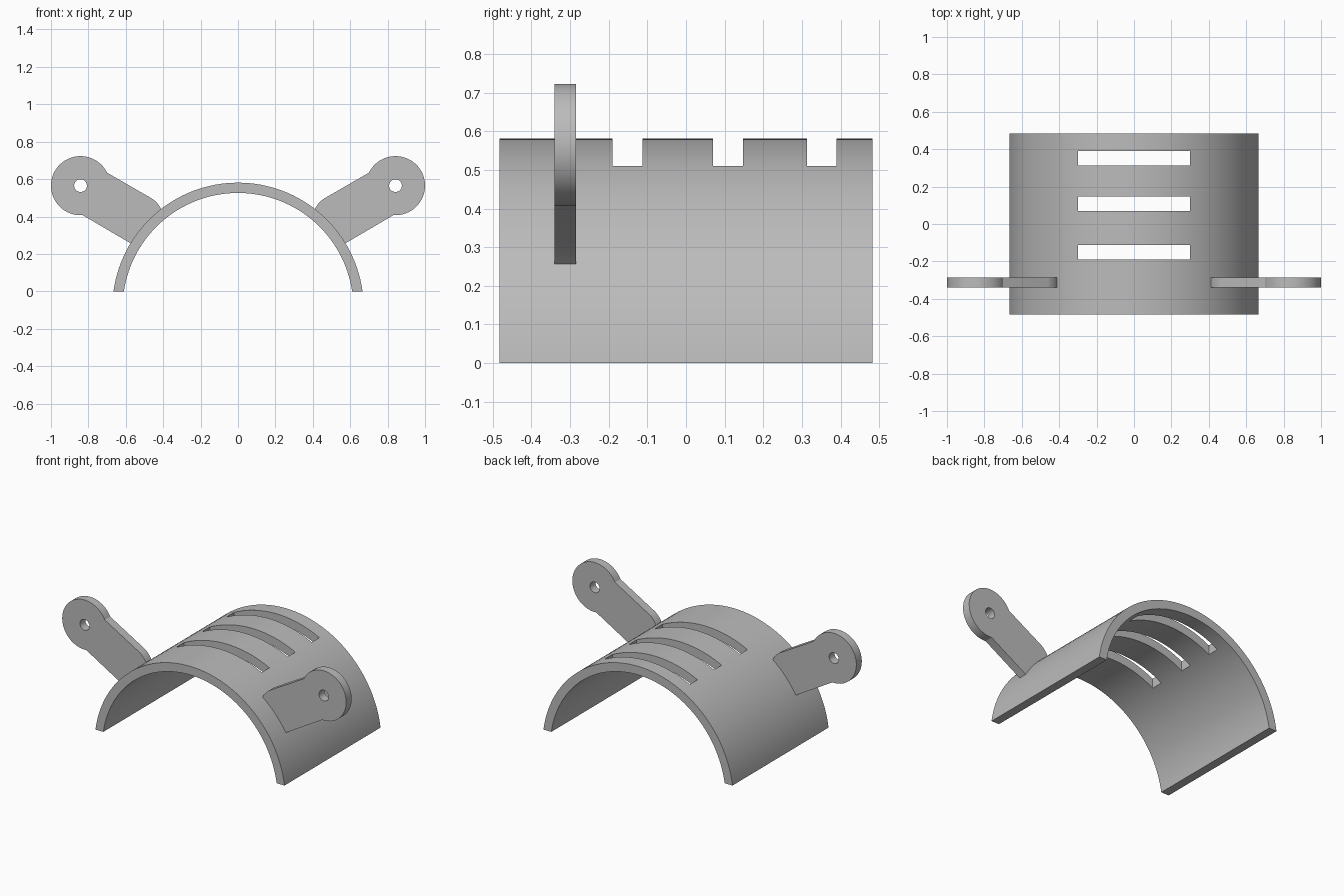
import bpy, bmesh
from math import sin, cos, asin, acos, atan2, sqrt, pi, radians

cube = bpy.data.objects.get("Cube")
if cube:
    bpy.data.objects.remove(cube, do_unlink=True)

grey = bpy.data.materials.new("plain grey")
grey.use_nodes = True
grey.diffuse_color = (0.5, 0.5, 0.5, 1)
grey.node_tree.nodes["Principled BSDF"].inputs["Base Color"].default_value = (0.5, 0.5, 0.5, 1)

CENTRE_Z, R_OUT, R_IN = -0.091, 0.672, 0.617
SLOT_X = 0.3
ROWS = [-0.483, -0.19, -0.113, 0.07, 0.147, 0.313, 0.39, 0.483]


def finish(name, bm):
    bmesh.ops.recalc_face_normals(bm, faces=bm.faces)
    mesh = bpy.data.meshes.new(name)
    bm.to_mesh(mesh)
    bm.free()
    mesh.materials.append(grey)
    obj = bpy.data.objects.new(name, mesh)
    bpy.context.collection.objects.link(obj)
    bpy.ops.object.select_all(action='DESELECT')
    obj.select_set(True)
    bpy.context.view_layer.objects.active = obj
    bpy.ops.object.shade_smooth_by_angle(angle=radians(30))
    return obj


def arch_angles(r, side_steps, mid_steps):
    """Angles from the vertical, with exact breaks at the slot ends and the ground."""
    end, slot = acos(-CENTRE_Z / r), asin(SLOT_X / r)
    stops = [(-end, -slot, side_steps), (-slot, slot, mid_steps), (slot, end, side_steps)]
    return [a + (b - a) * i / n for a, b, n in stops for i in range(n)] + [end]


# Arched shell: solid cells around the arc and along y, leaving out the slots
SIDE, MID = 20, 20
rings = [(r, arch_angles(r, SIDE, MID)) for r in (R_IN, R_OUT)]
bm = bmesh.new()
grid = {}
for k, (r, angles) in enumerate(rings):
    for i, a in enumerate(angles):
        for j, y in enumerate(ROWS):
            grid[i, j, k] = bm.verts.new((r * sin(a), y, CENTRE_Z + r * cos(a)))


def solid(i, j):
    inside = 0 <= i < 2 * SIDE + MID and 0 <= j < len(ROWS) - 1
    return inside and not (SIDE <= i < SIDE + MID and j % 2 == 1)


def quad(*keys):
    bm.faces.new([grid[key] for key in keys])


for i in range(2 * SIDE + MID):
    for j in range(len(ROWS) - 1):
        if not solid(i, j):
            continue
        for k in (0, 1):
            quad((i, j, k), (i + 1, j, k), (i + 1, j + 1, k), (i, j + 1, k))
            if not solid(i - 1 + 2 * k, j):
                quad((i + k, j, 0), (i + k, j + 1, 0), (i + k, j + 1, 1), (i + k, j, 1))
            if not solid(i, j - 1 + 2 * k):
                quad((i, j + k, 0), (i + 1, j + k, 0), (i + 1, j + k, 1), (i, j + k, 1))
finish("arched_shell", bm)

# Mounting tabs: round eye on an arm tilted 30 degrees, with a bolt hole
EYE_X, EYE_Z, EYE_R, HOLE_R, HALF = 0.842, 0.565, 0.158, 0.034, 0.131
Y_FRONT, Y_BACK = -0.34, -0.285
TILT = radians(30)


def tab_point(u, v):
    """u runs outward along the arm, v across it, from the eye centre."""
    return (EYE_X + u * cos(TILT) - v * sin(TILT), EYE_Z + u * sin(TILT) + v * cos(TILT))


def tab_outline():
    neck = atan2(HALF, -sqrt(EYE_R ** 2 - HALF ** 2))
    points = [tab_point(EYE_R * cos(t), EYE_R * sin(t))
              for t in (-neck + 2 * neck * i / 48 for i in range(49))]
    # rounded shoulder where the arm meets the shell
    p0, p1, p2 = (0.462, 0.497), (0.428, 0.477), (0.407, 0.432)
    for i in range(9):
        t = i / 8
        points.append(tuple((1 - t) ** 2 * a + 2 * t * (1 - t) * b + t * t * c
                            for a, b, c in zip(p0, p1, p2)))
    # root buried just under the shell's outer surface
    r = R_OUT - 0.02
    for i in range(13):
        a = radians(38.5 + (59.5 - 38.5) * i / 12)
        points.append((r * sin(a), CENTRE_Z + r * cos(a)))
    points.append((0.573, 0.256))
    return points


def make_tab(name, side):
    bm = bmesh.new()
    hole = [(EYE_X + HOLE_R * cos(2 * pi * i / 32), EYE_Z + HOLE_R * sin(2 * pi * i / 32))
            for i in range(32)]
    edges = []
    for loop in (tab_outline(), hole):
        verts = [bm.verts.new((side * x, Y_FRONT, z)) for x, z in loop]
        edges += [bm.edges.new((verts[i - 1], verts[i])) for i in range(len(verts))]
    bmesh.ops.triangle_fill(bm, edges=edges, use_beauty=True)
    result = bmesh.ops.extrude_face_region(bm, geom=bm.faces[:], use_keep_orig=True)
    moved = [g for g in result["geom"] if isinstance(g, bmesh.types.BMVert)]
    bmesh.ops.translate(bm, verts=moved, vec=(0, Y_BACK - Y_FRONT, 0))
    finish(name, bm)


make_tab("left_mounting_tab", 1)
make_tab("right_mounting_tab", -1)
